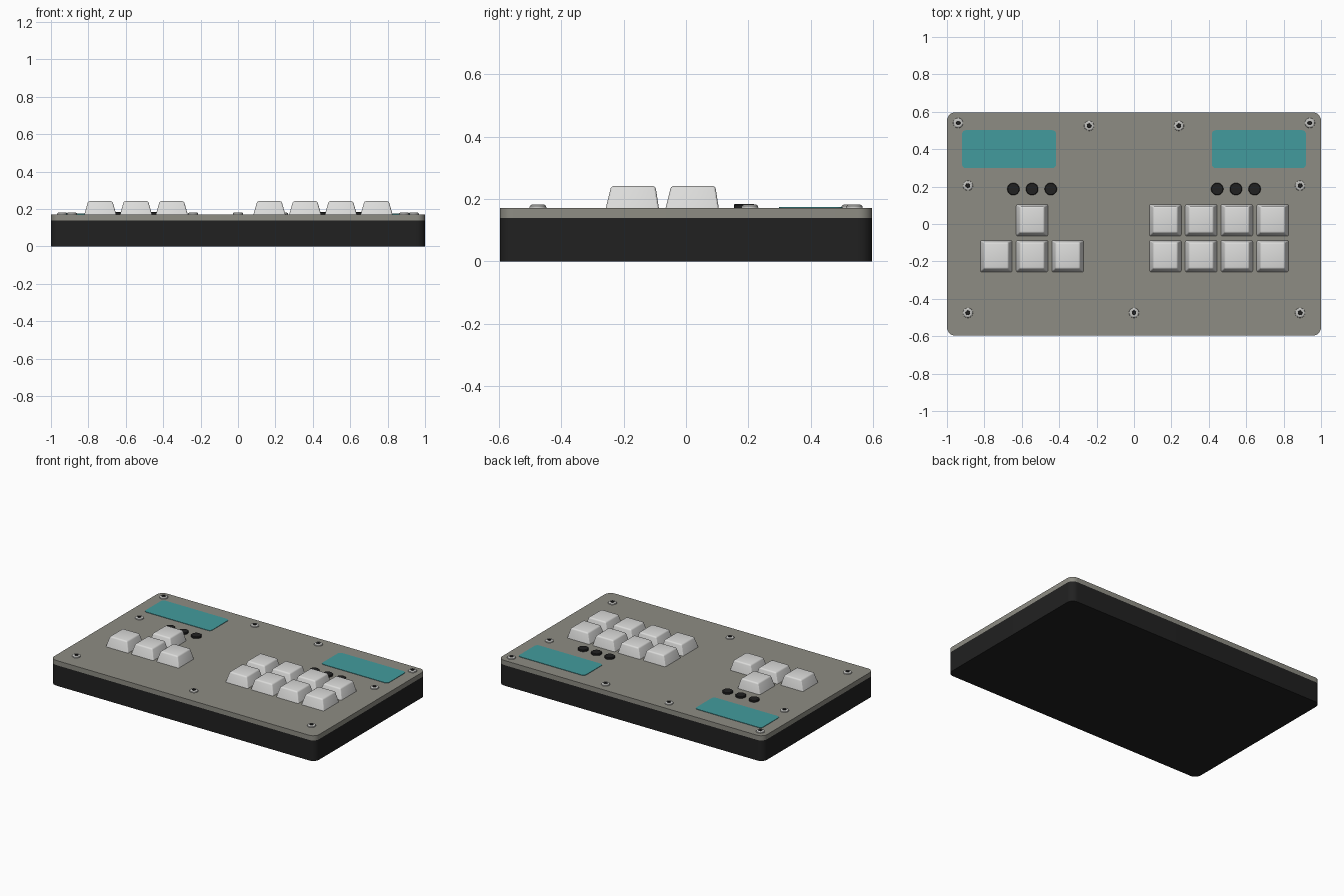
import bpy, bmesh, math

cube = bpy.data.objects.get("Cube")
if cube:
    bpy.data.objects.remove(cube, do_unlink=True)


def material(name, rgb):
    m = bpy.data.materials.new(name)
    m.use_nodes = True
    m.diffuse_color = (*rgb, 1)
    m.node_tree.nodes["Principled BSDF"].inputs["Base Color"].default_value = (*rgb, 1)
    return m


BLACK = material("black plastic", (0.015, 0.015, 0.015))
GREY = material("warm grey panel", (0.27, 0.265, 0.23))
KEY = material("light grey keycap", (0.72, 0.72, 0.71))
TEAL = material("teal display", (0.055, 0.33, 0.34))
STEEL = material("steel screw", (0.55, 0.55, 0.53))

PANEL_Z = 0.172


def add(name, bm, loc, *mats):
    bmesh.ops.recalc_face_normals(bm, faces=bm.faces)
    mesh = bpy.data.meshes.new(name)
    bm.to_mesh(mesh)
    bm.free()
    for m in mats:
        mesh.materials.append(m)
    ob = bpy.data.objects.new(name, mesh)
    ob.location = loc
    bpy.context.collection.objects.link(ob)
    return ob


def smooth(ob, angle=30):
    bpy.ops.object.select_all(action='DESELECT')
    ob.select_set(True)
    bpy.context.view_layer.objects.active = ob
    bpy.ops.object.shade_smooth_by_angle(angle=math.radians(angle))


def rounded_slab(name, w, d, h, r, loc, mat, steps=8):
    """Box with rounded vertical corners, standing on loc."""
    bm = bmesh.new()
    verts = []
    for q, (sx, sy) in enumerate([(1, 1), (-1, 1), (-1, -1), (1, -1)]):
        for i in range(steps + 1):
            a = (q + i / steps) * math.pi / 2
            verts.append(bm.verts.new((sx * (w / 2 - r) + r * math.cos(a),
                                       sy * (d / 2 - r) + r * math.sin(a), 0)))
    base = bm.faces.new(verts)
    top = bmesh.ops.extrude_face_region(bm, geom=[base])["geom"]
    bmesh.ops.translate(bm, vec=(0, 0, h),
                        verts=[g for g in top if isinstance(g, bmesh.types.BMVert)])
    smooth(add(name, bm, loc, mat))


def lathe(name, profile, loc, mats, hole_r=0, sides=24):
    """Spin an (r, z) profile; faces within hole_r take the second material."""
    bm = bmesh.new()
    rings = [[bm.verts.new((r * math.cos(math.tau * i / sides),
                            r * math.sin(math.tau * i / sides), z))
              for i in range(sides)] for r, z in profile]
    for a, b in zip(rings, rings[1:]):
        for i in range(sides):
            j = (i + 1) % sides
            bm.faces.new((a[i], a[j], b[j], b[i]))
    bm.faces.new(rings[-1])
    for f in bm.faces:
        if f.calc_center_median().to_2d().length <= hole_r:
            f.material_index = 1
    smooth(add(name, bm, loc, *mats))


def keycap(name, x, y):
    """Tapered cap with softened corners and top rim."""
    bm = bmesh.new()
    bmesh.ops.create_cube(bm, size=1)
    for v in bm.verts:
        if v.co.z > 0:
            v.co = (v.co.x * 0.13, v.co.y * 0.142 + 0.003, 0.07)
        else:
            v.co = (v.co.x * 0.17, v.co.y * 0.17, 0)
    edges = [e for e in bm.edges if max(v.co.z for v in e.verts) > 0.01]
    bmesh.ops.bevel(bm, geom=edges, offset=0.009, segments=3, profile=0.5, affect='EDGES')
    smooth(add(name, bm, (x, y, PANEL_Z), KEY), 25)


# Case and top panel
rounded_slab("case_body", 2, 1.194, 0.14, 0.045, (0, 0, 0), BLACK)
rounded_slab("top_panel", 2, 1.194, PANEL_Z - 0.14, 0.045, (0, 0, 0.14), GREY)

# Displays and round buttons, mirrored left and right
for side, s in (("left", 1), ("right", -1)):
    rounded_slab(f"{side}_display", 0.503, 0.203, 0.003, 0.02,
                 (s * 0.668, 0.4, PANEL_Z), TEAL, 4)
    for i in range(3):
        lathe(f"{side}_button_{i + 1}", [(0.033, 0), (0.033, 0.009), (0.03, 0.012)],
              (s * (0.445 + 0.1 * i), 0.187, PANEL_Z), [BLACK])

# Arrow cluster on the right, two rows of four keys on the left
PITCH = 0.191
ROWS = (0.02, -0.172)
keycap("arrow_key_up", -0.545, ROWS[0])
for i, label in enumerate(("right", "down", "left")):
    keycap(f"arrow_key_{label}", -0.545 + (1 - i) * PITCH, ROWS[1])
for r, y in enumerate(ROWS):
    for c in range(4):
        keycap(f"action_key_{r + 1}_{c + 1}", 0.168 + c * PITCH, y)

# Panel screws with dark sockets
spots = [(0, -0.475)]
for x, y in ((0.94, 0.54), (0.24, 0.525), (0.888, 0.205), (0.888, -0.475)):
    spots += [(x, y), (-x, y)]
for i, (x, y) in enumerate(spots):
    lathe(f"panel_screw_{i + 1}",
          [(0.027, 0), (0.026, 0.006), (0.02, 0.01), (0.012, 0.01), (0.011, 0.003)],
          (x, y, PANEL_Z), [STEEL, BLACK], 0.0118)
